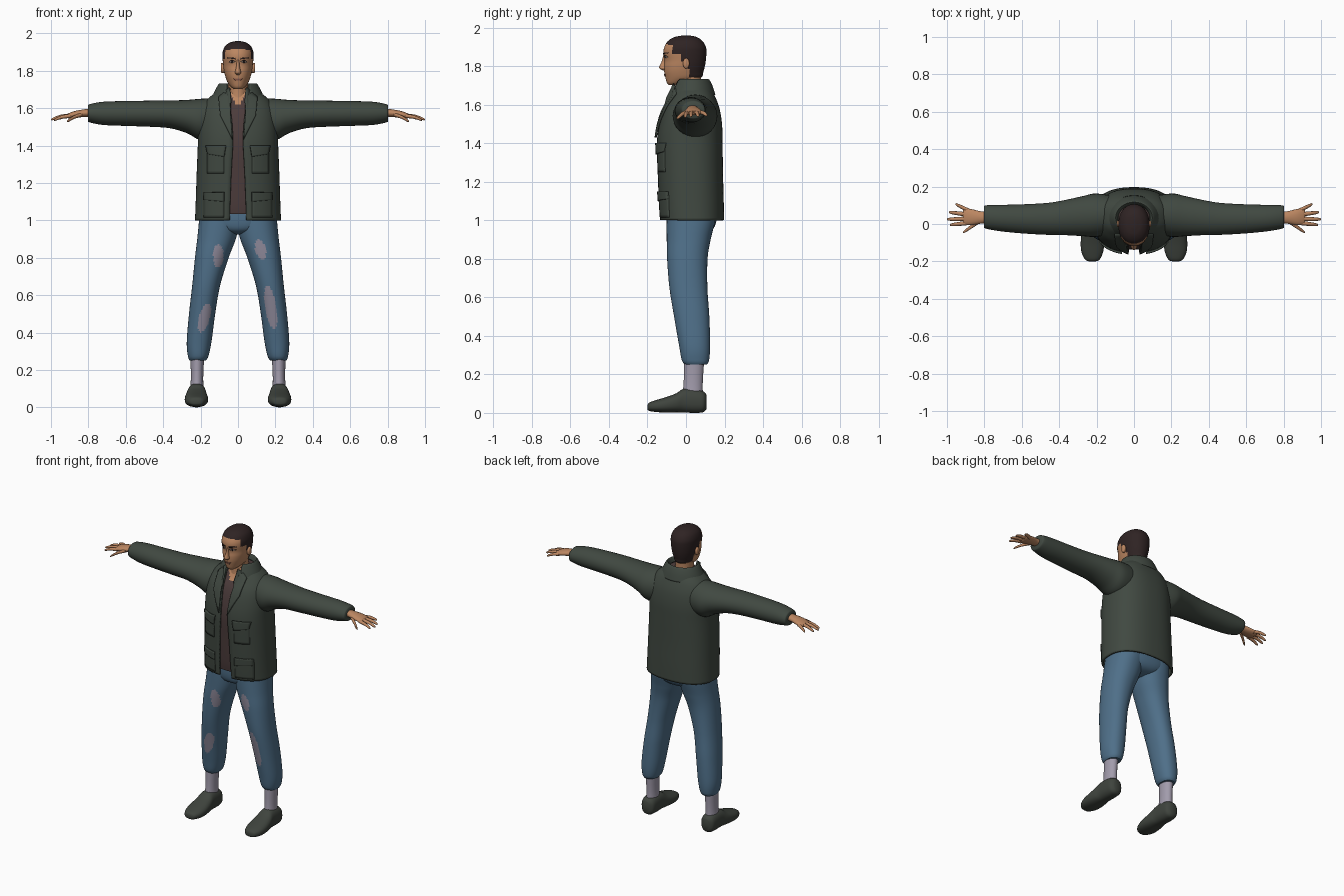
import bpy, bmesh
from math import sin, cos, pi, asin
from mathutils import Vector
from mathutils.bvhtree import BVHTree

cube = bpy.data.objects.get("Cube")
if cube:
    bpy.data.objects.remove(cube)


def material(name, rgb):
    m = bpy.data.materials.new(name)
    m.use_nodes = True
    m.diffuse_color = (*rgb, 1)
    m.node_tree.nodes["Principled BSDF"].inputs["Base Color"].default_value = (*rgb, 1)
    return m


JACKET = material("dark green cloth", (.052, .066, .053))
JEANS = material("blue denim", (.078, .16, .25))
SOCK = material("grey lilac sock", (.36, .33, .41))
PATCH = material("worn denim patch", (.27, .25, .32))
SKIN = material("skin", (.50, .24, .12))
HAIR = material("dark brown hair", (.028, .017, .017))
SHIRT = material("maroon brown shirt", (.072, .045, .044))
SHOE = material("dark shoe", (.050, .058, .048))
LIP = material("lip", (.27, .11, .075))
EYE = material("eye white", (.45, .40, .36))
parts = []


def finish(name, bm, mats, rule=None):
    me = bpy.data.meshes.new(name)
    for m in mats:
        me.materials.append(m)
    if rule:
        for f in bm.faces:
            f.material_index = rule(f.calc_center_median())
    bm.to_mesh(me)
    bm.free()
    ob = bpy.data.objects.new(name, me)
    bpy.context.collection.objects.link(ob)
    parts.append(ob)
    return ob


def thicken(ob, t):
    mod = ob.modifiers.new("thickness", "SOLIDIFY")
    mod.thickness = t
    mod.offset = -1


def spline(rows, steps):
    """Smooth rows of numbers with a Catmull-Rom curve."""
    out = []
    for i in range(len(rows) - 1):
        quad = [rows[max(i - 1, 0)], rows[i], rows[i + 1], rows[min(i + 2, len(rows) - 1)]]
        for k in range(steps):
            t = k / steps
            out.append([b + .5 * t * (c - a + t * (2*a - 5*b + 4*c - d + t * (3*(b - c) + d - a)))
                        for a, b, c, d in zip(*quad)])
    return out + [list(rows[-1])]


def loft(name, axis, rows, mats, n=24, steps=4, side=1, power=2, rule=None, open_front=False):
    """Skin oval rings. Row: position, low/high of first cross axis, low/high of second, [gap]."""
    bm = bmesh.new()
    rings = []
    for row in spline(rows, steps):
        t, a0, a1, b0, b1 = row[:5]
        ca, cb, ra, rb = (a0 + a1) / 2, (b0 + b1) / 2, (a1 - a0) / 2, (b1 - b0) / 2
        g = asin((row[5] / ra) ** (power / 2)) if open_front else 0
        ring = []
        for j in range(n):
            th = g + (2*pi - 2*g) * j / (n - 1 if open_front else n)
            s, c = sin(th), -cos(th)
            a = ca + ra * (abs(s) ** (2 / power)) * (1 if s > 0 else -1)
            b = cb + rb * (abs(c) ** (2 / power)) * (1 if c > 0 else -1)
            x, y, z = {"x": (t, a, b), "y": (a, t, b), "z": (a, b, t)}[axis]
            ring.append(bm.verts.new((x * side, y, z)))
        rings.append(ring)
    for lo, hi in zip(rings, rings[1:]):
        for j in range(n - 1 if open_front else n):
            k = (j + 1) % n
            bm.faces.new((lo[j], lo[k], hi[k], hi[j]))
    if not open_front:
        bm.faces.new(rings[0])
        bm.faces.new(rings[-1])
        bmesh.ops.recalc_face_normals(bm, faces=bm.faces)
    return finish(name, bm, mats, rule)


def plate(name, target, corners, mat, thick=.006, lift=.004, n=8):
    """Lay a four-cornered sheet (x, z corners) on the front of a part."""
    tree = BVHTree.FromPolygons([v.co for v in target.data.vertices],
                                [p.vertices[:] for p in target.data.polygons])
    bm = bmesh.new()
    c = [Vector(p) for p in corners]
    grid = []
    for i in range(n + 1):
        line = []
        for j in range(n + 1):
            p = c[0].lerp(c[1], j / n).lerp(c[3].lerp(c[2], j / n), i / n)
            hit = tree.ray_cast(Vector((p.x, -1, p.y)), Vector((0, 1, 0)))[0]
            if not hit or hit.y > 0:
                hit = tree.find_nearest(Vector((p.x, -.12, p.y)))[0]
            line.append(bm.verts.new((p.x, hit.y - lift, p.y)))
        grid.append(line)
    for i in range(n):
        for j in range(n):
            f = bm.faces.new((grid[i][j], grid[i][j+1], grid[i+1][j+1], grid[i+1][j]))
            f.normal_update()
            if f.normal.y > 0:
                f.normal_flip()
    thicken(finish(name, bm, [mat]), thick)


def sides():
    return ((1, "left"), (-1, "right"))


# Jacket body, open down the front
jacket_rows = [
    (1.0, -.23, .23, -.135, .197, .045), (1.1, -.226, .226, -.142, .196, .042),
    (1.25, -.221, .221, -.148, .192, .036), (1.4, -.215, .215, -.152, .19, .028),
    (1.5, -.212, .212, -.138, .187, .03), (1.58, -.2, .2, -.112, .174, .038),
    (1.64, -.17, .17, -.075, .152, .046), (1.68, -.125, .125, -.055, .13, .05),
    (1.70, -.10, .10, -.05, .115, .052)]
jacket = loft("jacket_body", "z", jacket_rows, [JACKET], 64, 5, power=2.4, open_front=True)
thicken(jacket, .012)

# Shirt with a V neck
shirt_rows = [(z, a + .018, b - .018, c + .016, d - .016) for z, a, b, c, d, _ in jacket_rows]
shirt_rows[0] = (1.035, *shirt_rows[0][1:])
loft("shirt", "z", shirt_rows, [SHIRT, SKIN], 96, 8, power=2.4,
     rule=lambda c: int(c.y < .02 and c.z > 1.6 + 1.9 * abs(c.x)))

# Turned-down collar
collar = loft("collar", "z", [(1.65, -.143, .143, -.088, .153, .075), (1.70, -.12, .12, -.068, .137, .06),
                              (1.732, -.098, .098, -.05, .117, .06), (1.70, -.084, .084, -.04, .102, .055)],
              [JACKET], 48, 5, open_front=True)
thicken(collar, .008)

for s, word in sides():
    def on_jacket(name, corners, thick, lift):
        plate(f"{word}_{name}", jacket, [(x * s, z) for x, z in corners], JACKET, thick, lift)

    # Lapels and pockets
    on_jacket("lapel", [(.05, 1.71), (.105, 1.66), (.095, 1.56), (.03, 1.43)], .012, .014)
    on_jacket("chest_flap", [(.065, 1.40), (.175, 1.40), (.165, 1.355), (.075, 1.34)], .012, .012)
    on_jacket("chest_pocket", [(.075, 1.37), (.165, 1.37), (.165, 1.25), (.075, 1.25)], .008, .005)
    on_jacket("hip_flap", [(.075, 1.15), (.185, 1.15), (.185, 1.11), (.075, 1.10)], .012, .011)
    on_jacket("hip_pocket", [(.075, 1.13), (.185, 1.13), (.185, 1.015), (.075, 1.015)], .008, .005)

    # Sleeve
    loft(word + "_sleeve", "x", [
        (.09, -.045, .145, 1.44, 1.655), (.2, -.068, .163, 1.43, 1.65), (.27, -.065, .15, 1.465, 1.644),
        (.36, -.06, .13, 1.492, 1.641), (.46, -.058, .113, 1.50, 1.64), (.6, -.05, .105, 1.505, 1.638),
        (.72, -.038, .102, 1.51, 1.634), (.79, -.025, .10, 1.523, 1.622), (.803, -.018, .092, 1.53, 1.614)],
        [JACKET], 32, 4, s)

    # Hand with fingers and thumb
    loft(word + "_palm", "x", [(.77, .005, .065, 1.553, 1.598), (.82, .002, .068, 1.553, 1.594),
                               (.87, -.006, .08, 1.548, 1.585), (.905, -.004, .083, 1.545, 1.573),
                               (.915, .005, .075, 1.55, 1.566)], [SKIN], 20, 4, s)
    fingers = (("index", .895, .005, 1.558, .985, -.005, 1.535), ("middle", .9, .028, 1.56, 1.0, .025, 1.538),
               ("ring", .9, .052, 1.56, .99, .063, 1.54), ("little", .885, .072, 1.56, .955, .107, 1.543),
               ("thumb", .835, .01, 1.565, .915, -.046, 1.527))
    for finger, x0, y0, z0, x1, y1, z1 in fingers:
        rows = []
        for t, r in ((0, .012), (.5, .0105), (.9, .0075), (1, .002)):
            y, z = y0 + (y1 - y0) * t, z0 + (z1 - z0) * t + .006 * sin(pi * t)
            rows.append((x0 + (x1 - x0) * t, y - r, y + r, z - r * .9, z + r * .9))
        loft(f"{word}_{finger}", "x", rows, [SKIN], 12, 3, s)

    # Trouser leg with worn patches on the front
    def worn(c):
        spots = ((-.105, .81, .028, .062, 0), (.12, .845, .028, .056, -.2),
                 (-.18, .48, .03, .078, .25), (.175, .535, .03, .115, -.15))
        return int(c.y < .035 and any(
            ((c.x - x - k * (c.z - z)) / rx) ** 2 + ((c.z - z) / rz) ** 2 < 1 for x, z, rx, rz, k in spots))

    loft(word + "_trouser_leg", "z", [
        (.25, .172, .258, -.005, .108), (.275, .158, .268, -.022, .12), (.35, .142, .274, -.036, .125),
        (.5, .122, .262, -.062, .121), (.65, .096, .245, -.086, .111), (.8, .05, .23, -.098, .112),
        (.9, .012, .218, -.1, .128), (1.0, -.01, .208, -.1, .152), (1.06, -.01, .2, -.095, .15)],
        [JEANS, PATCH], 64, 14, s, 2.2, worn)

    # Sock and shoe
    loft(word + "_sock", "z", [(.08, .183, .257, -.02, .088), (.16, .186, .252, -.012, .087),
                               (.28, .18, .255, -.01, .095)], [SOCK], 24, 3, s)
    loft(word + "_shoe", "y", [
        (-.2, .205, .24, .018, .04), (-.19, .184, .262, .01, .054), (-.15, .165, .281, .004, .068),
        (-.1, .16, .285, .002, .083), (-.05, .164, .28, .003, .102), (-.01, .17, .272, .002, .126),
        (.05, .172, .27, 0, .125), (.09, .177, .265, .004, .112), (.106, .197, .245, .02, .095)],
        [SHOE], 28, 4, s, 2.4)

# Hips
loft("hips", "z", [(.925, -.03, .03, -.03, .06), (.945, -.12, .12, -.085, .13), (1.0, -.205, .205, -.102, .158),
                   (1.1, -.195, .195, -.1, .15)], [JEANS], 48, 5, power=2.4)

# Neck
loft("neck", "z", [(1.6, -.065, .065, -.06, .09), (1.66, -.056, .056, -.05, .082),
                   (1.71, -.053, .053, -.048, .078), (1.78, -.053, .053, -.05, .08)], [SKIN], 28)


# Head, hair painted above the hairline
def hair(c):
    front_line = c.z > 1.918 - .12 * abs(c.x)
    temple = c.y > -.068 and c.z > 1.862
    sideburn = c.y > -.025 and c.z > 1.825
    nape = c.y > .015 and c.z > 1.745
    return int(front_line or temple or sideburn or nape)


head = loft("head", "z", [
    (1.703, -.022, .022, -.09, -.04), (1.715, -.038, .038, -.1, .01), (1.74, -.057, .057, -.107, .078),
    (1.77, -.068, .068, -.113, .09), (1.80, -.075, .075, -.114, .098), (1.83, -.079, .079, -.111, .103),
    (1.87, -.083, .083, -.117, .106), (1.90, -.082, .082, -.112, .103), (1.93, -.07, .07, -.094, .086),
    (1.95, -.045, .045, -.062, .058), (1.958, -.015, .015, -.025, .025)],
    [SKIN, HAIR], 72, 6, power=2.15, rule=hair)
loft("nose", "z", [(1.778, -.008, .008, -.12, -.1), (1.788, -.017, .017, -.138, -.09),
                   (1.80, -.014, .014, -.138, -.09), (1.825, -.009, .009, -.126, -.09),
                   (1.86, -.007, .007, -.117, -.09)], [SKIN], 16)
plate("mouth", head, [(-.024, 1.758), (.024, 1.758), (.013, 1.747), (-.013, 1.747)], LIP, .004, .003)
for s, word in sides():
    for part, corners, mat, lift in (
            ("eye", [(.016, 1.847), (.034, 1.853), (.05, 1.846), (.034, 1.841)], EYE, .002),
            ("iris", [(.028, 1.852), (.038, 1.852), (.037, 1.842), (.029, 1.842)], HAIR, .003),
            ("eyelid", [(.014, 1.85), (.034, 1.858), (.053, 1.848), (.034, 1.853)], HAIR, .003),
            ("eyebrow", [(.013, 1.868), (.058, 1.872), (.058, 1.867), (.013, 1.861)], HAIR, .003)):
        plate(f"{word}_{part}", head, [(x * s, z) for x, z in corners], mat, .004, lift, 4)
    loft(word + "_ear", "x", [(.07, -.015, .012, 1.79, 1.835), (.086, -.016, .018, 1.787, 1.842),
                              (.092, -.01, .014, 1.795, 1.838)], [SKIN], 16, 3, s)

# Smooth shading with crisp edges
bpy.ops.object.select_all(action="DESELECT")
for ob in parts:
    ob.select_set(True)
bpy.context.view_layer.objects.active = parts[0]
bpy.ops.object.shade_smooth_by_angle(angle=.8)
